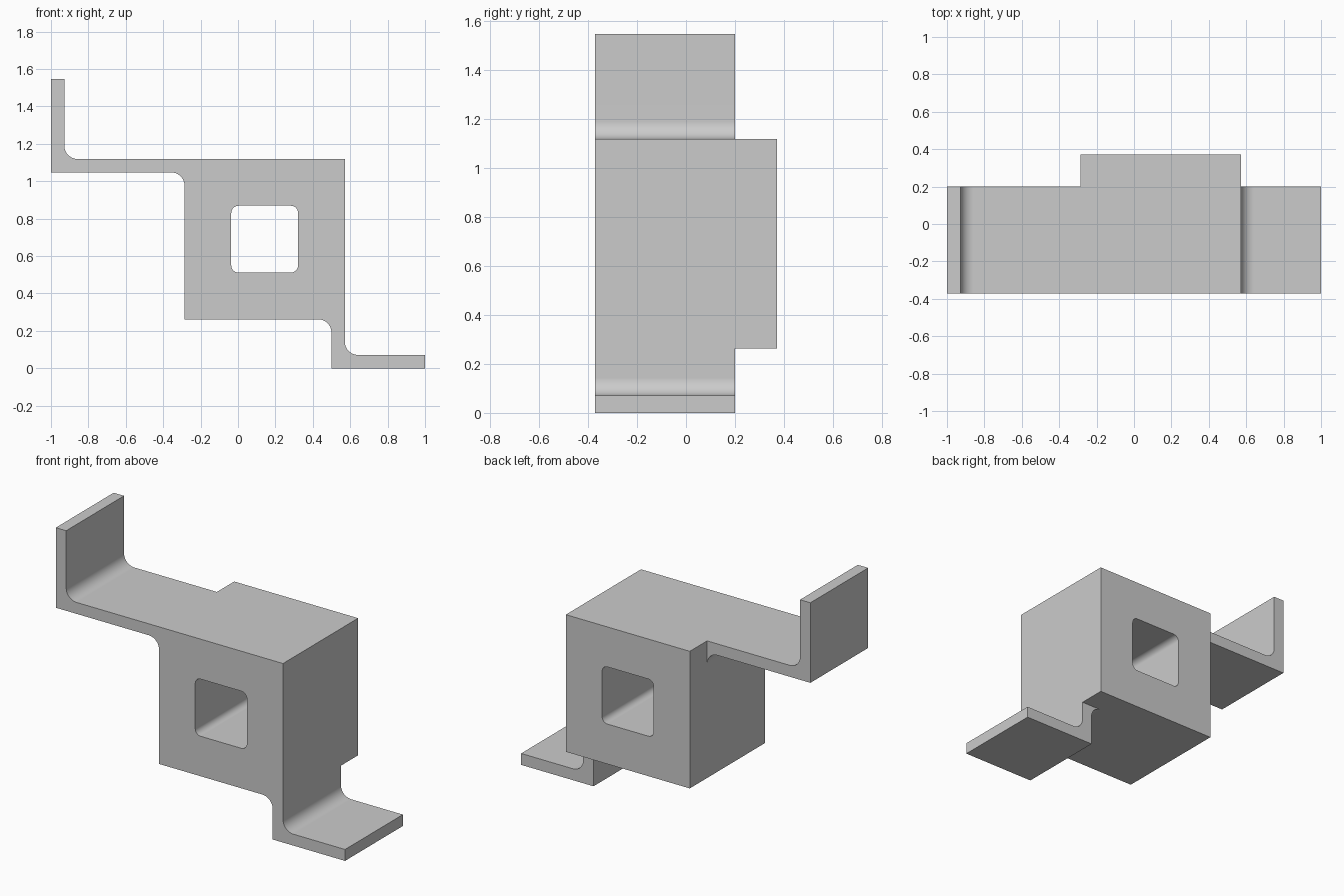
import bpy, bmesh
from math import sin, cos, pi
from mathutils import Vector

cube = bpy.data.objects.get("Cube")
if cube:
    bpy.data.objects.remove(cube)

# Main dimensions
T = 0.0714                                # plate thickness and fillet radius
LEFT, RIGHT = -0.286, 0.571               # block sides
LOW, TOP = 0.262, 1.119                   # block underside and top
FRONT, STEP, BACK = -0.371, 0.2, 0.371    # plates end at STEP, block at BACK
TIP = 1.548


def arc(cx, cz, start, end, r=T, steps=10):
    """Points on a circular arc in the xz plane, angles in quarter turns."""
    angles = [(start + (end - start) * i / steps) * pi / 2 for i in range(steps + 1)]
    return [(cx + r * cos(a), cz + r * sin(a)) for a in angles]


def extrude(bm, faces, depth, keep):
    """Push faces along y and return the moved ones."""
    geom = bmesh.ops.extrude_face_region(bm, geom=faces, use_keep_orig=keep)["geom"]
    verts = [g for g in geom if isinstance(g, bmesh.types.BMVert)]
    bmesh.ops.translate(bm, verts=verts, vec=(0, depth, 0))
    return [g for g in geom if isinstance(g, bmesh.types.BMFace)]


def finish(bm, name):
    bmesh.ops.dissolve_limit(bm, angle_limit=0.01, verts=bm.verts, edges=bm.edges)
    bmesh.ops.recalc_face_normals(bm, faces=bm.faces)
    mesh = bpy.data.meshes.new(name)
    bm.to_mesh(mesh)
    bm.free()
    obj = bpy.data.objects.new(name, mesh)
    bpy.context.collection.objects.link(obj)
    return obj


# Profiles of the block and the two bent plates, sharing their joint edges
arm_joint, leg_joint = TOP - 2 * T, RIGHT - 2 * T
block = [(LEFT, LOW), (leg_joint, LOW), (RIGHT, LOW), (RIGHT, TOP),
         (LEFT, TOP), (LEFT, arm_joint)]
upper_plate = ([(LEFT, TOP)] + arc(-1 + 2 * T, TOP + T, 3, 2)
               + [(-1 + T, TIP), (-1, TIP), (-1, TOP - T)]
               + arc(LEFT - T, arm_joint, 1, 0))
lower_plate = ([(RIGHT, LOW)] + arc(leg_joint, LOW - T, 1, 0)
               + [(RIGHT - T, 0), (1, 0), (1, T)]
               + arc(RIGHT + T, 2 * T, 3, 2))
lower_plate.insert(1, (leg_joint, LOW))
lower_plate.pop(2)

# Bracket body: all profiles to the step, then the block alone to the back
bm = bmesh.new()
caps = [bm.faces.new([bm.verts.new((x, FRONT, z)) for x, z in profile])
        for profile in (block, upper_plate, lower_plate)]
bmesh.ops.remove_doubles(bm, verts=bm.verts, dist=0.0005)
bmesh.ops.recalc_face_normals(bm, faces=bm.faces)
moved = extrude(bm, list(bm.faces), STEP - FRONT, True)
middle = Vector(((LEFT + RIGHT) / 2, STEP, (LOW + TOP) / 2))
block_cap = min(moved, key=lambda f: (f.calc_center_median() - middle).length)
extrude(bm, [block_cap], BACK - STEP, False)
bracket = finish(bm, "bracket")

# Rounded square tunnel through the block
half, radius = 0.1786, 0.038
outline = []
for q, (sx, sz) in enumerate([(1, 1), (-1, 1), (-1, -1), (1, -1)]):
    outline += arc(middle.x + sx * (half - radius), middle.z + sz * (half - radius),
                   q, q + 1, radius, 8)
bm = bmesh.new()
bm.faces.new([bm.verts.new((x, FRONT - 0.1, z)) for x, z in outline])
extrude(bm, list(bm.faces), BACK - FRONT + 0.2, True)
cutter = finish(bm, "tunnel_cutter")
cutter.hide_render = True

bpy.ops.object.select_all(action="DESELECT")
bracket.select_set(True)
bpy.context.view_layer.objects.active = bracket
cut = bracket.modifiers.new("tunnel", "BOOLEAN")
cut.operation, cut.solver, cut.object = "DIFFERENCE", "EXACT", cutter
bpy.ops.object.modifier_apply(modifier=cut.name)
bpy.data.objects.remove(cutter)

# Smooth fillets, crisp edges, flat plates
bpy.ops.object.shade_smooth_by_angle(angle=0.5)
normals = bracket.modifiers.new("flat_plates", "WEIGHTED_NORMAL")
normals.keep_sharp = True

# Plain grey
grey = bpy.data.materials.new("light_grey")
grey.use_nodes = True
colour = (0.6, 0.6, 0.6, 1)
grey.diffuse_color = colour
grey.node_tree.nodes["Principled BSDF"].inputs["Base Color"].default_value = colour
bracket.data.materials.clear()
bracket.data.materials.append(grey)
